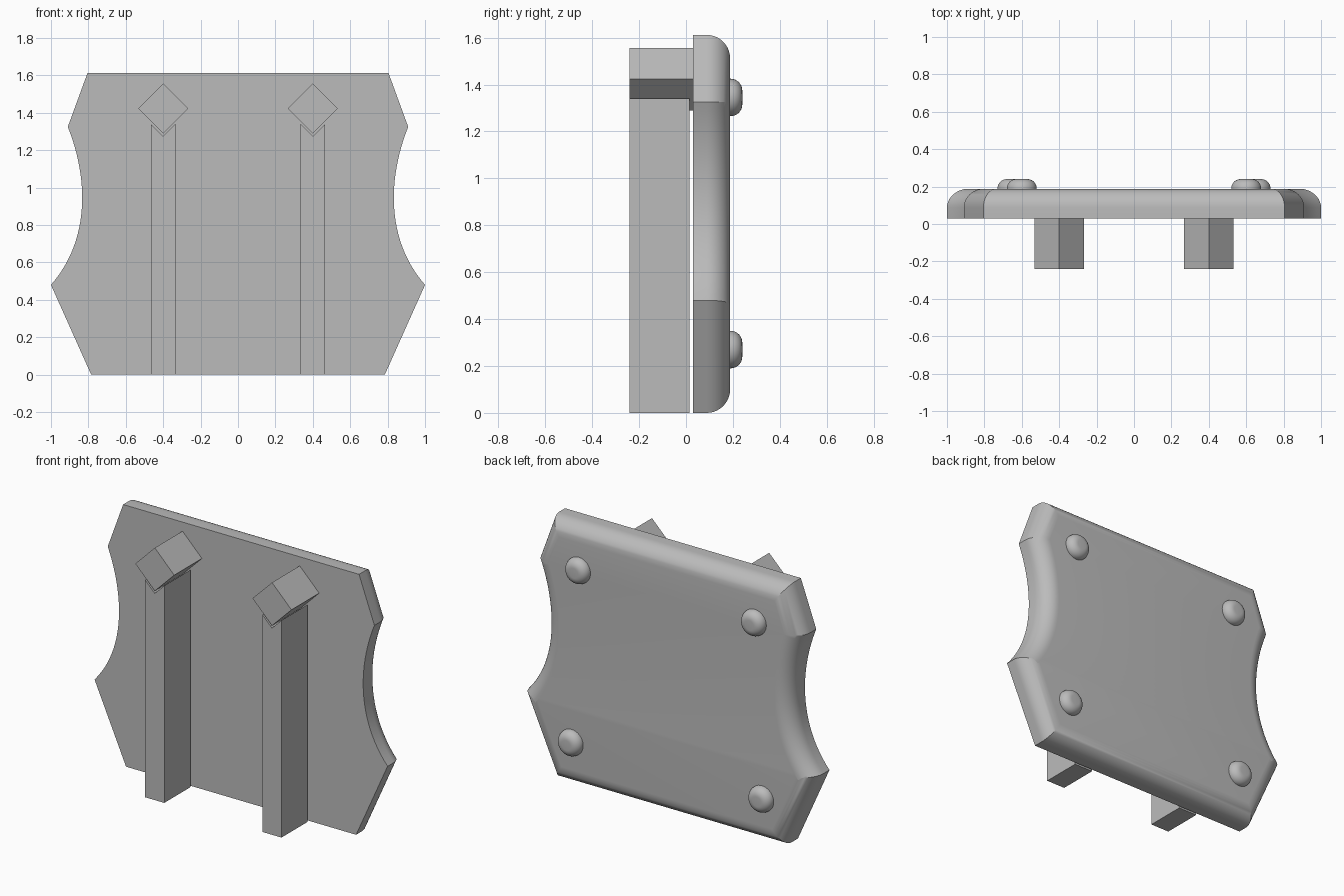
import bpy
import bmesh
from math import sin, cos, pi, radians
from mathutils import Vector
from mathutils.geometry import interpolate_bezier

cube = bpy.data.objects.get("Cube")
if cube:
    bpy.data.objects.remove(cube, do_unlink=True)

GREY = (0.5, 0.5, 0.5, 1.0)
grey = bpy.data.materials.new("plain grey")
grey.use_nodes = True
grey.diffuse_color = GREY
grey.node_tree.nodes["Principled BSDF"].inputs["Base Color"].default_value = GREY


def loft(name, rings, smooth=None):
    """Skin a stack of (outline in x and z, y) rings and cap both ends."""
    bm = bmesh.new()
    loops = [[bm.verts.new((p[0], y, p[1])) for p in outline] for outline, y in rings]
    for a, b in zip(loops, loops[1:]):
        for i in range(len(a)):
            j = (i + 1) % len(a)
            bm.faces.new((a[i], a[j], b[j], b[i]))
    bm.faces.new(loops[0][::-1])
    bm.faces.new(loops[-1])
    bmesh.ops.recalc_face_normals(bm, faces=bm.faces)
    mesh = bpy.data.meshes.new(name)
    bm.to_mesh(mesh)
    bm.free()
    mesh.materials.append(grey)
    obj = bpy.data.objects.new(name, mesh)
    bpy.context.collection.objects.link(obj)
    if smooth:
        bpy.ops.object.select_all(action='DESELECT')
        obj.select_set(True)
        bpy.context.view_layer.objects.active = obj
        bpy.ops.object.shade_smooth_by_angle(angle=radians(smooth))
    return obj


def inset(outline, d):
    """Mitred inward offset of a counter-clockwise outline."""
    result = []
    for i, p in enumerate(outline):
        e1 = (p - outline[i - 1]).normalized()
        e2 = (outline[(i + 1) % len(outline)] - p).normalized()
        n1, n2 = Vector((-e1.y, e1.x)), Vector((-e2.y, e2.x))
        result.append(p + (n1 + n2) * d / (1 + n1.dot(n2)))
    return result


def circle(x, z, r, n=40):
    return [(x + r * cos(2 * pi * i / n), z + r * sin(2 * pi * i / n)) for i in range(n)]


# Shield plate: waisted sides, flat front, rounded rear rim
FRONT, BACK, RIM = 0.03, 0.188, 0.1
waist = [Vector((p[0], p[1])) for p in interpolate_bezier(
    Vector((1, 0.48, 0)), Vector((0.79, 0.72, 0)),
    Vector((0.80, 1.05, 0)), Vector((0.91, 1.325, 0)), 25)]
right_half = [Vector((0.785, 0))] + waist + [Vector((0.805, 1.612))]
outline = right_half + [Vector((-p.x, p.y)) for p in reversed(right_half)]
rings = [(outline, FRONT)]
STEPS = 10
for k in range(STEPS + 1):
    t = pi / 2 * k / STEPS
    rings.append((inset(outline, RIM * (1 - cos(t))), BACK - RIM + RIM * sin(t)))
loft("plate", rings, smooth=25)

# Posts with a notched top, each carrying a diamond-shaped bar
HALF, DIAMOND, CENTRE = 0.065, 0.133, 1.423
for side, s in (("left", 1), ("right", -1)):
    x = 0.4 * s
    post = [(x - HALF, 0), (x + HALF, 0), (x + HALF, 1.34), (x, 1.275), (x - HALF, 1.34)]
    loft(side + "_post", [(post, -0.24), (post, 0.015)])
    bar = [(x, CENTRE - DIAMOND), (x + DIAMOND, CENTRE),
           (x, CENTRE + DIAMOND), (x - DIAMOND, CENTRE)]
    loft(side + "_diamond_bar", [(bar, -0.24), (bar, FRONT)])

    # Rounded rivets on the back
    for level, rx, rz in (("upper", 0.6, 1.345), ("lower", 0.65, 0.27)):
        rivet = [(circle(rx * s, rz, 0.08), BACK - 0.01)]
        for k in range(9):
            t = pi / 2 * k / 8
            rivet.append((circle(rx * s, rz, 0.03 + 0.05 * cos(t)), BACK + 0.002 + 0.05 * sin(t)))
        loft(f"{side}_{level}_rivet", rivet, smooth=30)
